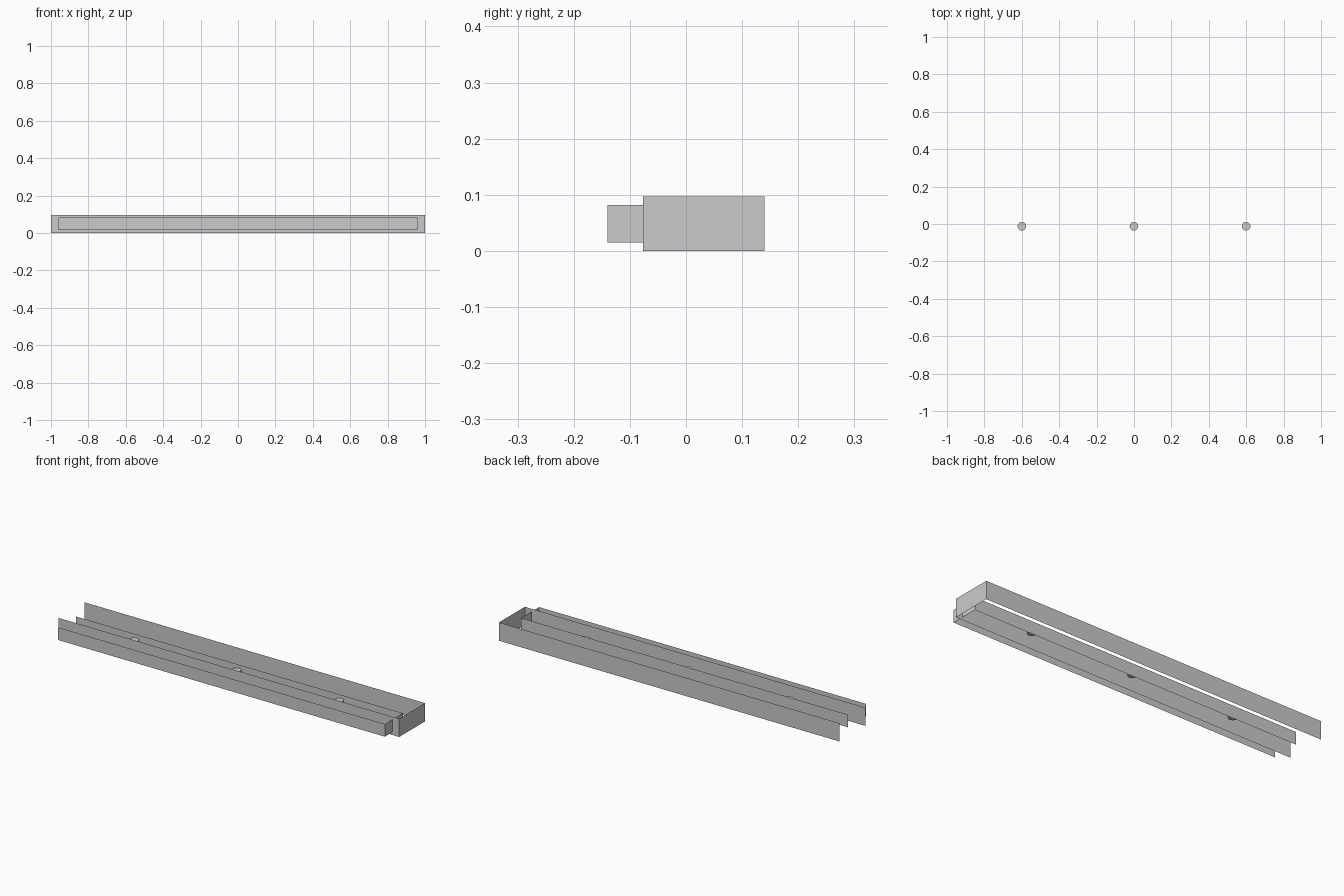
import bpy
import bmesh

if "Cube" in bpy.data.objects:
    bpy.data.objects.remove(bpy.data.objects["Cube"])


def open_shell(name, half_x, y0, y1, z0, z1):
    """Front wall, right end wall and back wall; top, bottom and left are open."""
    path = [(-half_x, y0), (half_x, y0), (half_x, y1), (-half_x, y1)]
    bm = bmesh.new()
    low = [bm.verts.new((x, y, z0)) for x, y in path]
    high = [bm.verts.new((x, y, z1)) for x, y in path]
    for i in range(3):
        bm.faces.new((low[i], low[i + 1], high[i + 1], high[i]))
    mesh = bpy.data.meshes.new(name)
    bm.to_mesh(mesh)
    bm.free()
    obj = bpy.data.objects.new(name, mesh)
    bpy.context.collection.objects.link(obj)


# Outer housing and the narrower bar that slides out of its front
open_shell("outer_housing", 1.0, -0.077, 0.14, 0.0, 0.097)
open_shell("inner_bar", 0.96, -0.14, 0.011, 0.015, 0.082)

# Three small upright pegs inside the bar
for i, x in enumerate((-0.6, 0.0, 0.6)):
    bpy.ops.mesh.primitive_cylinder_add(vertices=20, radius=0.023, depth=0.03,
                                        location=(x, -0.012, 0.049))
    bpy.context.object.name = f"peg_{i + 1}"
    bpy.ops.object.shade_smooth_by_angle()
